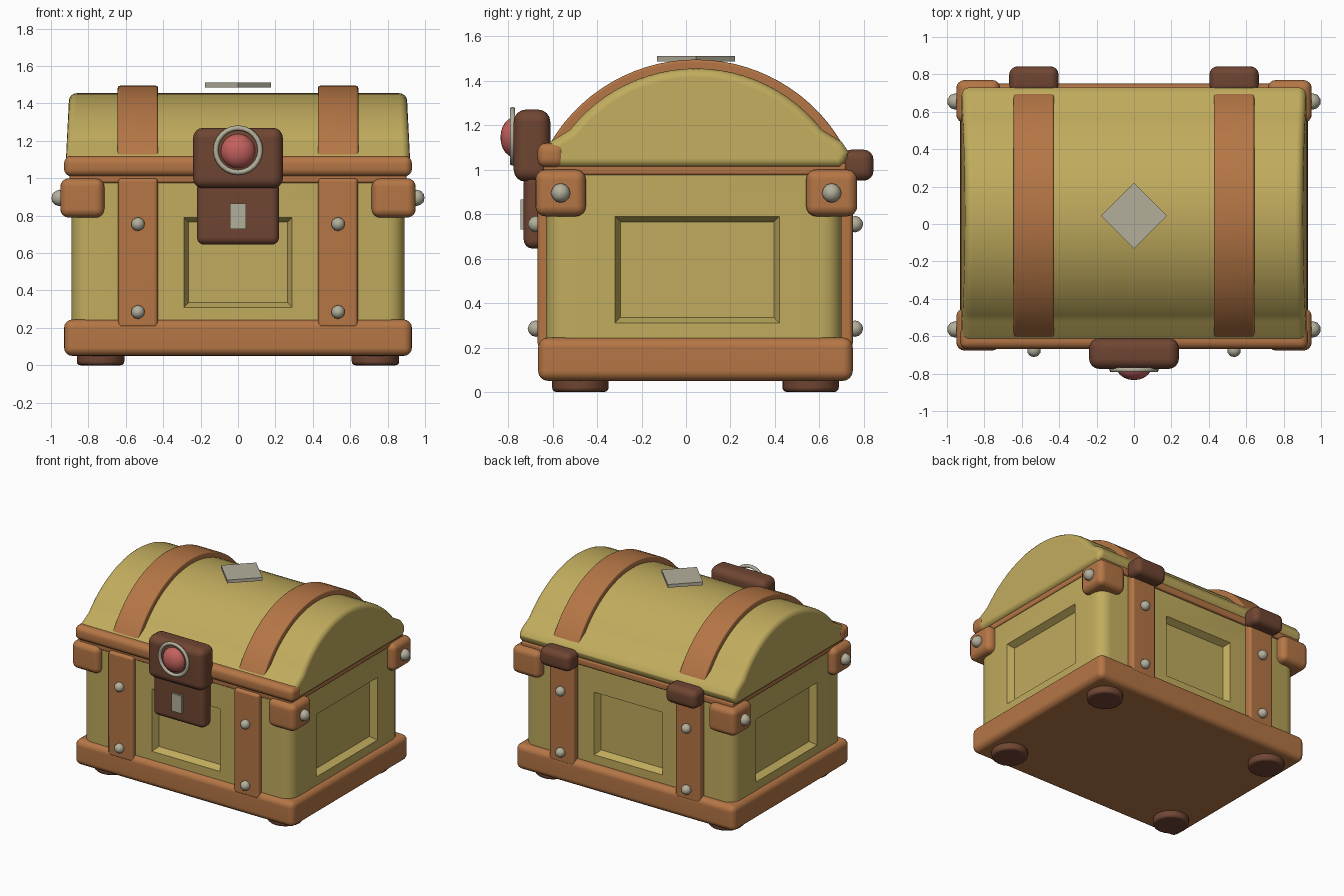
import bpy, bmesh, math
from mathutils import Matrix, Vector

if "Cube" in bpy.data.objects:
    bpy.data.objects.remove(bpy.data.objects["Cube"])

CY = 0.045  # depth centre of the chest


def mat(name, rgb):
    m = bpy.data.materials.new(name)
    m.diffuse_color = (*rgb, 1)
    m.use_nodes = True
    m.node_tree.nodes["Principled BSDF"].inputs["Base Color"].default_value = m.diffuse_color
    return m


GOLD = mat("gold_paint", (0.53, 0.41, 0.11))
WOOD = mat("orange_wood", (0.46, 0.18, 0.06))
DARK = mat("dark_wood", (0.16, 0.06, 0.032))
METAL = mat("pale_metal", (0.45, 0.43, 0.33))
RED = mat("red_gem", (0.55, 0.12, 0.11))


def finish(name, bm, material, bevel=0, segs=3, angle=40):
    bmesh.ops.recalc_face_normals(bm, faces=bm.faces)
    me = bpy.data.meshes.new(name)
    bm.to_mesh(me)
    bm.free()
    me.materials.append(material)
    for p in me.polygons:
        p.use_smooth = True
    me.set_sharp_from_angle(angle=math.radians(angle))
    ob = bpy.data.objects.new(name, me)
    bpy.context.collection.objects.link(ob)
    if bevel:
        for p in me.polygons:
            p.use_smooth = True
        me.set_sharp_from_angle(angle=math.pi)
        b = ob.modifiers.new("bevel", 'BEVEL')
        b.width, b.segments = bevel, segs
        b.limit_method, b.angle_limit = 'ANGLE', math.radians(40)
        w = ob.modifiers.new("normals", 'WEIGHTED_NORMAL')
        w.keep_sharp = True
    return ob


def box(name, x, y, z, material, bevel=0.03, segs=3):
    """Rounded box from (min, max) ranges."""
    bm = bmesh.new()
    bmesh.ops.create_cube(bm, size=1)
    for v in bm.verts:
        for i, r in enumerate((x, y, z)):
            v.co[i] = r[0] if v.co[i] < 0 else r[1]
    return finish(name, bm, material, bevel, segs)


def extrude_x(name, pts, x0, x1, material, bevel, segs=3, taper=0.0):
    """Profile of (y, z) points extruded along x; the ends lean inward with height."""
    bm = bmesh.new()
    rings = []
    for x, s in ((x0, 1), (x1, -1)):
        rings.append([bm.verts.new((x + s * taper * (z - 1), y, z)) for y, z in pts])
    a, b = rings
    bm.faces.new(a)
    bm.faces.new(b)
    n = len(pts)
    for i in range(n):
        bm.faces.new((a[i], a[(i + 1) % n], b[(i + 1) % n], b[i]))
    return finish(name, bm, material, bevel, segs)


def ball(name, c, r, scale, material, sub=2):
    bm = bmesh.new()
    bmesh.ops.create_icosphere(bm, subdivisions=sub, radius=r,
                               matrix=Matrix.Translation(c) @ Matrix.Diagonal((*scale, 1)))
    return finish(name, bm, material, angle=60)


def arc(r, half, n, cz=0.735):
    return [(CY + r * math.sin(t), cz + r * math.cos(t))
            for t in (-half + 2 * half * i / n for i in range(n + 1))]


# body with rounded corners and a sunken panel on each side
bm = bmesh.new()
bmesh.ops.create_cube(bm, size=1)
for v in bm.verts:
    v.co = (0.89 if v.co.x > 0 else -0.89, 0.70 if v.co.y > 0 else -0.63,
            1.0 if v.co.z > 0 else 0.2)
upright = [e for e in bm.edges if abs(e.verts[0].co.z - e.verts[1].co.z) > 0.1]
bmesh.ops.bevel(bm, geom=upright, offset=0.09, segments=5, profile=0.5, affect='EDGES')
bm.normal_update()
sides = [f for f in bm.faces if abs(f.normal.z) < 0.1 and f.calc_area() > 0.5]
bmesh.ops.inset_individual(bm, faces=sides, thickness=0.1)
for f in sides:
    long_axis = 0 if abs(f.normal.y) > 0.5 else 1
    lo, hi = (-0.29, 0.29) if long_axis == 0 else (-0.32, 0.42)
    mid = f.calc_center_median()
    for v in f.verts:
        v.co[long_axis] = lo if v.co[long_axis] < mid[long_axis] else hi
        v.co.z = 0.31 if v.co.z < mid.z else 0.79
bm.normal_update()
bmesh.ops.inset_individual(bm, faces=sides, thickness=0.035, depth=-0.05)
finish("chest_body", bm, GOLD, angle=35)

# plinth, lid rim and front lid rail
box("plinth", (-0.93, 0.93), (-0.665, 0.75), (0.05, 0.245), WOOD, 0.045, 4)
box("lid_rim", (-0.90, 0.90), (-0.64, 0.72), (0.975, 1.03), WOOD, 0.012, 2)
box("lid_front_rail", (-0.93, 0.93), (-0.668, -0.545), (1.01, 1.12), WOOD, 0.04, 4)

# domed lid with a flared lip
dome = [(-0.60, 1.01), (-0.635, 1.03), (-0.64, 1.08), (-0.61, 1.125)]
dome += arc(0.72, math.radians(52), 24)
dome += [(2 * CY - y, z) for y, z in reversed(dome[:4])]
extrude_x("domed_lid", dome, -0.925, 0.925, GOLD, 0.06, 4, taper=0.05)

# straps over the lid and up the body, with studs and hinges
half = math.radians(60)
band = arc(0.76, half, 28) + arc(0.69, half, 28)[::-1]
for sx, side in ((-1, "left"), (1, "right")):
    c = 0.535 * sx
    extrude_x("lid_strap_" + side, band, c - 0.108, c + 0.108, WOOD, 0.012, 2)
    for y, face, ystud in (((-0.667, -0.60), "front", -0.675), ((0.67, 0.75), "back", 0.76)):
        box(f"{face}_strap_{side}", (c - 0.106, c + 0.106), y, (0.2, 1.0), WOOD, 0.02)
        for z in (0.285, 0.755):
            ball(f"{face}_strap_stud_{side}", (c, ystud, z), 0.037, (1, 1, 1), METAL)
    box("hinge_" + side, (c - 0.132, c + 0.132), (0.70, 0.843), (0.95, 1.09), DARK, 0.045, 4)

    # corner blocks with side studs, and feet
    for y0, y1, ye in ((-0.677, -0.45, "front"), (0.54, 0.77, "back")):
        xs = sorted((0.715 * sx, 0.95 * sx))
        box(f"{ye}_corner_block_{side}", xs, (y0, y1), (0.79, 1.0), WOOD, 0.045, 4)
        ball(f"{ye}_corner_stud_{side}", (0.955 * sx, (y0 + y1) / 2, 0.895), 0.044,
             (1, 1, 1), METAL)
        bm = bmesh.new()
        fy = -0.475 if ye == "front" else 0.56
        bmesh.ops.create_cone(bm, cap_ends=True, segments=20, radius1=0.127, radius2=0.127,
                              depth=0.1, matrix=Matrix.Translation((0.735 * sx, fy, 0.05)))
        finish(f"{ye}_foot_{side}", bm, DARK, 0.02, 3)

# lock: hasp, lower plate, keyhole plate, gem and ring
box("lock_hasp", (-0.24, 0.24), (-0.775, -0.61), (0.945, 1.27), DARK, 0.055, 4)
box("lock_plate", (-0.22, 0.22), (-0.73, -0.62), (0.645, 0.98), DARK, 0.04, 4)
box("keyhole_plate", (-0.042, 0.042), (-0.745, -0.71), (0.73, 0.865), METAL, 0)
ball("lock_gem", (0, -0.765, 1.145), 0.093, (1, 0.75, 1), RED, 3)

bm = bmesh.new()
N, M = 24, 6
ring = []
for i in range(N):
    a = 2 * math.pi * i / N
    loop = []
    for j in range(M):
        b = 2 * math.pi * j / M
        r = 0.119 + 0.014 * math.cos(b)
        loop.append(bm.verts.new((r * math.cos(a), -0.78 + 0.014 * math.sin(b),
                                  1.15 + r * math.sin(a))))
    ring.append(loop)
for i in range(N):
    for j in range(M):
        p, q, k = ring[i], ring[(i + 1) % N], (j + 1) % M
        bm.faces.new((p[j], q[j], q[k], p[k]))
finish("gem_ring", bm, METAL, angle=70)

# diamond plate on top of the lid
bm = bmesh.new()
bmesh.ops.create_cone(bm, cap_ends=True, segments=4, radius1=0.176, radius2=0.176, depth=0.025,
                      matrix=Matrix.Translation((0, CY, 1.499)))
finish("lid_diamond", bm, METAL)
